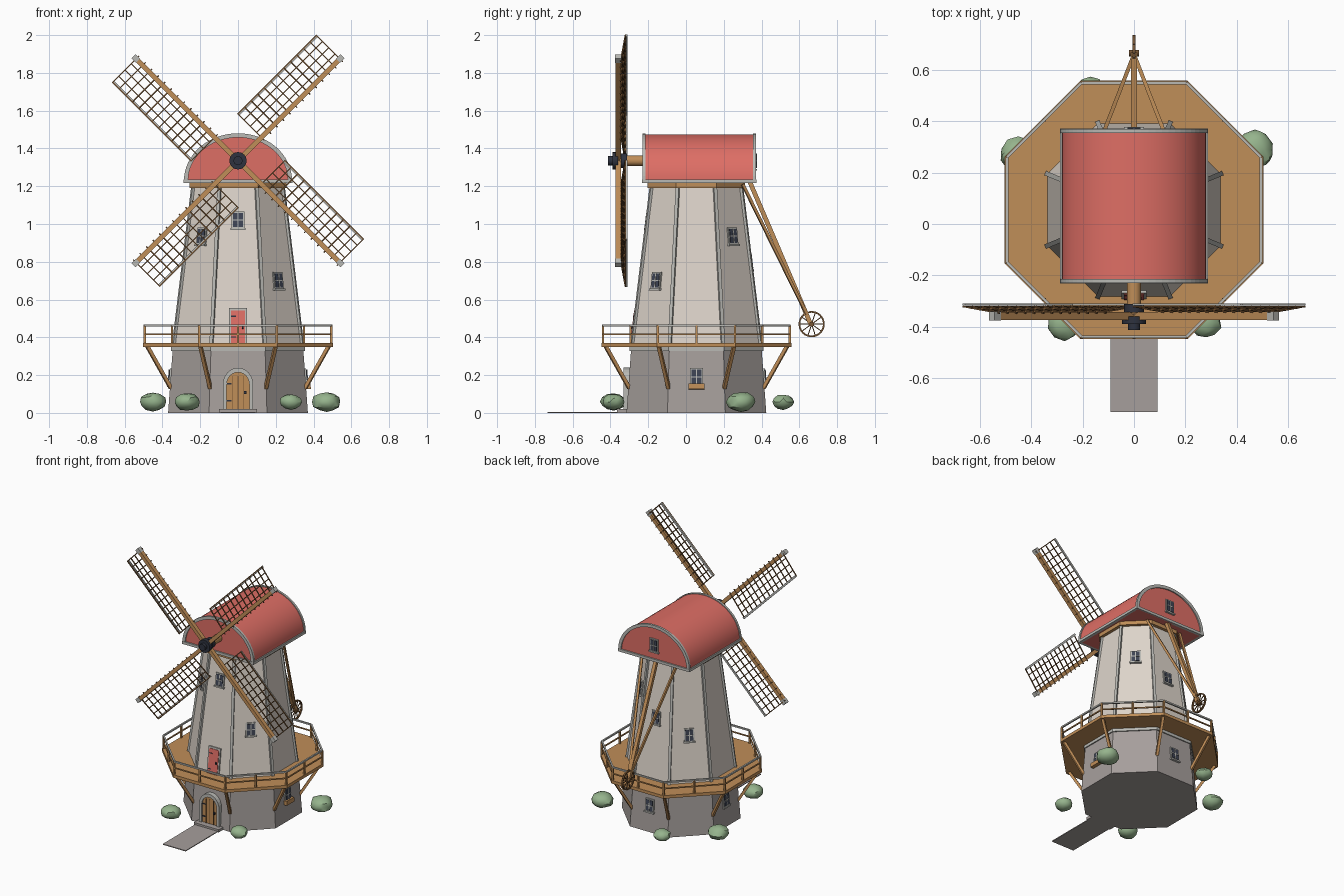
import bpy, bmesh, math, random
from mathutils import Vector, Matrix

if "Cube" in bpy.data.objects:
    bpy.data.objects.remove(bpy.data.objects["Cube"], do_unlink=True)
random.seed(4)


def material(name, *rgb):
    lin = [((c / 255 + 0.055) / 1.055) ** 2.4 for c in rgb] + [1]
    m = bpy.data.materials.new(name)
    m.use_nodes = True
    m.diffuse_color = lin
    m.node_tree.nodes["Principled BSDF"].inputs["Base Color"].default_value = lin
    return m


PLASTER = material("plaster", 222, 213, 203)
STONE = material("stone", 166, 159, 156)
WOOD = material("wood", 192, 142, 88)
DARK = material("dark wood", 118, 84, 50)
RED = material("red paint", 222, 110, 101)
TRIM = material("pale grey trim", 186, 186, 181)
IRON = material("iron", 46, 50, 62)
GLASS = material("glass", 62, 68, 84)
LEAF = material("leaf green", 150, 180, 141)

CY = 0.055          # tower axis
HUB = 1.335         # sail hub height
Z = Vector((0, 0, 1))


def finish(name, bm, mat, smooth=False):
    bmesh.ops.recalc_face_normals(bm, faces=bm.faces)
    me = bpy.data.meshes.new(name)
    bm.to_mesh(me)
    bm.free()
    me.materials.append(mat)
    ob = bpy.data.objects.new(name, me)
    bpy.context.collection.objects.link(ob)
    if smooth:
        bpy.ops.object.select_all(action='DESELECT')
        ob.select_set(True)
        bpy.context.view_layer.objects.active = ob
        bpy.ops.object.shade_smooth_by_angle(angle=math.radians(35))
    return ob


def boxes(name, mat, items):
    bm = bmesh.new()
    for m, s in items:
        bmesh.ops.create_cube(bm, size=1, matrix=m @ Matrix.Diagonal((*s, 1)))
    return finish(name, bm, mat)


def block(x0, x1, y0, y1, z0, z1):
    mid = Vector((x0 + x1, y0 + y1, z0 + z1)) / 2
    return Matrix.Translation(mid), (x1 - x0, y1 - y0, z1 - z0)


def beam(p, q, w, d=None):
    p, q = Vector(p), Vector(q)
    rot = (q - p).to_track_quat('Z', 'Y').to_matrix().to_4x4()
    return Matrix.Translation((p + q) / 2) @ rot, (w, d or w, (q - p).length)


def rod(name, mat, p, q, r, seg=16):
    m, s = beam(p, q, r)
    bm = bmesh.new()
    bmesh.ops.create_cone(bm, cap_ends=True, segments=seg, radius1=r, radius2=r, depth=s[2], matrix=m)
    return finish(name, bm, mat, True)


def corner(k, ap, z):
    a = math.radians(22.5 + 45 * k)
    r = ap / math.cos(math.radians(22.5))
    return Vector((r * math.cos(a), CY + r * math.sin(a), z))


def octagon(name, mat, rings):
    bm = bmesh.new()
    loops = [[bm.verts.new(corner(k, ap, z)) for k in range(8)] for z, ap in rings]
    for lo, hi in zip(loops, loops[1:]):
        for k in range(8):
            n = (k + 1) % 8
            bm.faces.new((lo[k], lo[n], hi[n], hi[k]))
    bm.faces.new(loops[0])
    bm.faces.new(loops[-1])
    return finish(name, bm, mat)


def prism(name, mat, pts, y0, y1, smooth=False):
    bm = bmesh.new()
    face = bm.faces.new([bm.verts.new((x, y0, z)) for x, z in pts])
    ext = bmesh.ops.extrude_face_region(bm, geom=[face])
    bmesh.ops.translate(bm, vec=(0, y1 - y0, 0), verts=[v for v in ext["geom"] if isinstance(v, bmesh.types.BMVert)])
    return finish(name, bm, mat, smooth)


def arch(rx, rz, z0, n=24):
    return [(rx * math.cos(math.pi * i / n), z0 + rz * math.sin(math.pi * i / n)) for i in range(n + 1)]


def wall_frame(deg, z, low, high):
    """Matrix on a sloping wall: x across, y up the wall, z outward."""
    (z0, a0), (z1, a1) = low, high
    slope = (a1 - a0) / (z1 - z0)
    a = math.radians(deg)
    n, t = Vector((math.cos(a), math.sin(a), 0)), Vector((-math.sin(a), math.cos(a), 0))
    u = (n * slope + Z).normalized()
    m = Matrix((t, u, t.cross(u))).transposed().to_4x4()
    m.translation = Vector((0, CY, z)) + n * (a0 + slope * (z - z0))
    return m


def on(m, x, y, w, h, depth):
    return m @ Matrix.Translation((x, y, 0)), (w, h, depth)


# Tower
BASE = ((0, 0.37), (0.345, 0.345))
BODY = ((0.345, 0.34), (1.2, 0.235))
octagon("stone_base", STONE, BASE)
octagon("base_ledge", TRIM, [(0.328, 0.354), (0.35, 0.354)])
octagon("tower_body", PLASTER, BODY)
boxes("tower_corner_trims", TRIM, [beam(corner(k, 0.34, 0.345), corner(k, 0.236, 1.2), 0.018) for k in range(8)])
octagon("cap_ring", WOOD, [(1.19, 0.258), (1.217, 0.258)])


# Windows
def window(name, m):
    boxes(name + "_frame", TRIM, [on(m, 0, 0, 0.068, 0.092, 0.016), on(m, 0, -0.048, 0.078, 0.01, 0.03)])
    boxes(name + "_glass", GLASS, [on(m, 0, 0, 0.052, 0.076, 0.022)])
    boxes(name + "_bars", TRIM, [on(m, 0, 0, 0.006, 0.076, 0.027), on(m, 0, 0, 0.052, 0.006, 0.027)])


for name, deg, z in (("front_window", 270, 1.02), ("front_right_window", 225, 0.935),
                     ("front_left_window", 315, 0.70), ("back_left_window", 45, 0.935),
                     ("back_right_window", 135, 0.70), ("back_window", 90, 0.80)):
    window(name, wall_frame(deg, z, *BODY))
for name, deg in (("left_base_window", 0), ("back_base_window", 90), ("right_base_window", 180)):
    window(name, wall_frame(deg, 0.19, *BASE))
boxes("window_box", WOOD, [on(wall_frame(0, 0.14, *BASE), 0, 0, 0.085, 0.03, 0.05)])

# Entrance door, step and path
side = [(0.06, 0.02), *arch(0.06, 0.065, 0.15, 12), (-0.06, 0.02)]
outer = [(0.08, 0), *arch(0.08, 0.087, 0.152, 12), (-0.08, 0)]
prism("entrance_door", WOOD, side, -0.322, -0.27)
prism("entrance_arch", TRIM, outer + side[::-1], -0.332, -0.27)
boxes("door_plank_gaps", DARK, [block(x - 0.002, x + 0.002, -0.325, -0.31, 0.02, 0.195) for x in (-0.03, 0, 0.03)])
boxes("door_fittings", IRON, [block(0.033, 0.045, -0.332, -0.31, 0.1, 0.115)]
      + [block(-0.06, -0.035, -0.326, -0.31, z, z + 0.008) for z in (0.06, 0.15)])
boxes("doorstep", STONE, [block(-0.1, 0.1, -0.365, -0.3, 0, 0.02)])
boxes("path", STONE, [block(-0.092, 0.092, -0.732, -0.3, 0, 0.006)])

# Gallery door
m = wall_frame(270, 0.46, *BODY)
boxes("gallery_door_frame", TRIM, [on(m, 0, 0, 0.096, 0.19, 0.02)])
boxes("gallery_door", RED, [on(m, 0, -0.005, 0.076, 0.174, 0.028)])
boxes("gallery_door_fittings", IRON, [on(m, 0.025, -0.01, 0.01, 0.014, 0.044)]
      + [on(m, -0.024, y, 0.026, 0.006, 0.031) for y in (-0.06, 0.05)])

# Gallery with railing and braces
octagon("gallery_deck", WOOD, [(0.348, 0.503), (0.37, 0.503)])
post_spots = []
for k in range(8):
    a, b = corner(k, 0.494, 0), corner(k + 1, 0.494, 0)
    post_spots += [a, (a + b) / 2]
boxes("gallery_posts", WOOD, [beam(p + Z * 0.36, p + Z * 0.462, 0.012) for p in post_spots])
for name, mat, z, w in (("gallery_top_rail", TRIM, 0.463, 0.011), ("gallery_mid_rail", WOOD, 0.417, 0.008)):
    boxes(name, mat, [beam(corner(k, 0.494, z), corner(k + 1, 0.494, z), w) for k in range(8)])
boxes("gallery_braces", WOOD, [beam(corner(k, 0.355, 0.13), corner(k, 0.48, 0.352), 0.018) for k in range(8)])

# Barrel-roofed cap
Y0, Y1 = -0.222, 0.362
prism("cap_roof", RED, arch(0.28, 0.242, 1.232, 32), Y0, Y1, True)
edge = arch(0.286, 0.25, 1.23, 32) + arch(0.264, 0.228, 1.23, 32)[::-1]
prism("cap_front_trim", TRIM, edge, Y0 - 0.008, Y0 + 0.008)
prism("cap_back_trim", TRIM, edge, Y1 - 0.008, Y1 + 0.008)
boxes("cap_floor", RED, [block(-0.27, 0.27, Y0, Y1, 1.217, 1.234)])
boxes("cap_base_rails", TRIM,
      [block(s * 0.278 - 0.01, s * 0.278 + 0.01, Y0 - 0.01, Y1 + 0.01, 1.217, 1.236) for s in (-1, 1)]
      + [block(-0.287, 0.287, y - 0.01, y + 0.01, 1.217, 1.236) for y in (Y0, Y1)])
m = Matrix.Translation((0, Y1, 1.335)) @ Matrix.Rotation(math.pi, 4, 'Z') @ Matrix.Rotation(math.pi / 2, 4, 'X')
window("cap_window", m)

# Shaft and hub
rod("sail_shaft", WOOD, (0, -0.2, HUB), (0, -0.35, HUB), 0.028)
for name, y0, y1, r in (("hub_back", -0.312, -0.345, 0.038), ("hub_front", -0.36, -0.39, 0.046),
                        ("hub_nose", -0.385, -0.412, 0.024)):
    rod(name, IRON, (0, y0, HUB), (0, y1, HUB), r)


# Four lattice sails
def sail_point(k, u, v, y):
    a = math.radians(45 + 90 * k)
    return (u * math.cos(a) - v * math.sin(a), y, HUB + u * math.sin(a) + v * math.cos(a))


arms, tips, bars, boards = [], [], [], []
for k in range(4):
    def run(u0, v0, u1, v1, w, d, dy=0):
        return beam(sail_point(k, u0, v0, -0.344 + 0.13 * v0 + dy), sail_point(k, u1, v1, -0.344 + 0.13 * v1 + dy), w, d)
    arms.append(run(0, 0, 0.75, 0, 0.03, 0.026, -0.014))
    tips.append(run(0.748, 0, 0.782, 0, 0.034, 0.03, -0.014))
    bars += [run(0.175 + i * 0.049, -0.022, 0.175 + i * 0.049, 0.176, 0.006, 0.006) for i in range(13)]
    bars += [run(0.172, v, 0.766, v, 0.006, 0.006) for v in (0.036, 0.083, 0.13, 0.175)]
    boards.append(run(0.172, 0.172, 0.766, 0.172, 0.007, 0.014, 0.008))
boxes("sail_arms", WOOD, arms)
boxes("sail_arm_tips", TRIM, tips)
boxes("sail_lattice", DARK, bars)
boxes("sail_edge_boards", TRIM, boards)

# Tail pole with turning wheel
boxes("tail_pole", WOOD, [beam((0, 0.335, 1.23), (0, 0.662, 0.465), 0.024)])
boxes("tail_braces", WOOD, [beam((s * 0.14, 0.3, 1.21), (s * 0.008, 0.64, 0.52), 0.015) for s in (-1, 1)])
W = Vector((0, 0.665, 0.47))
ring = [W + 0.065 * Vector((0, math.cos(i * math.pi / 12), math.sin(i * math.pi / 12))) for i in range(24)]
boxes("wheel_rim", DARK, [beam(ring[i - 1], ring[i], 0.012, 0.009) for i in range(24)])
boxes("wheel_spokes", DARK, [beam(W, W + 0.065 * Vector((0, math.cos(i * math.pi / 5), math.sin(i * math.pi / 5))), 0.005)
                             for i in range(10)])
rod("wheel_hub", DARK, W - Vector((0.02, 0, 0)), W + Vector((0.02, 0, 0)), 0.013, 12)

# Bushes
for i, (x, y, r) in enumerate(((-0.27, -0.385, 0.068), (0.28, -0.385, 0.06), (0.47, 0.29, 0.078),
                               (-0.45, 0.27, 0.07), (-0.17, 0.515, 0.058))):
    bm = bmesh.new()
    bmesh.ops.create_icosphere(bm, subdivisions=2, radius=r)
    for v in bm.verts:
        v.co *= random.uniform(0.92, 1.06)
        v.co.z *= 0.7
    bmesh.ops.translate(bm, vec=(x, y, 0.058), verts=bm.verts)
    finish("bush_%d" % (i + 1), bm, LEAF, True)
